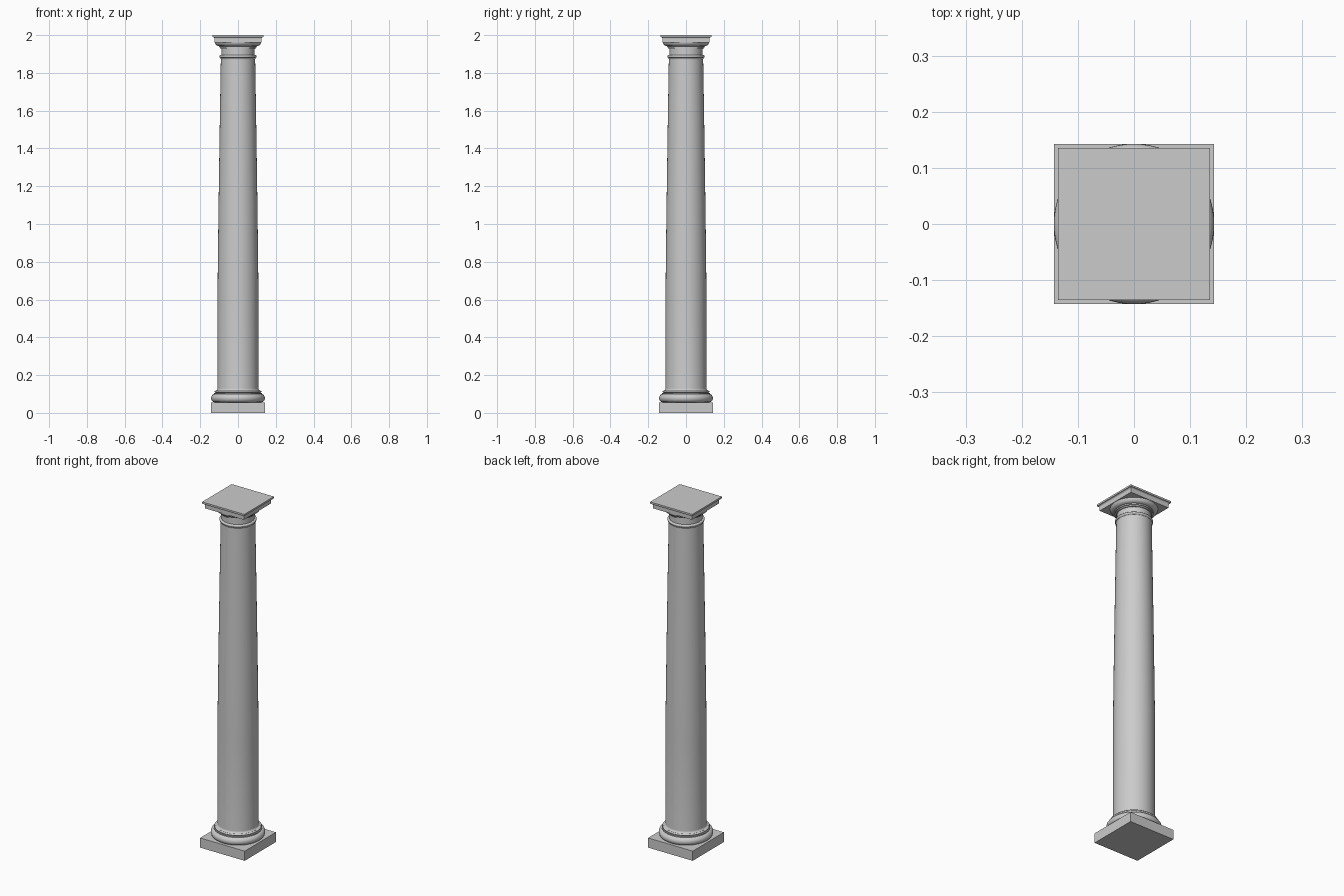
import bpy, bmesh, math

if "Cube" in bpy.data.objects:
    bpy.data.objects.remove(bpy.data.objects["Cube"])


def arc(r, z, rad_r, rad_z, a0, a1, n=8):
    """Points on an elliptical arc in the (radius, height) plane."""
    return [(r + rad_r * math.cos(math.radians(a0 + (a1 - a0) * i / n)),
             z + rad_z * math.sin(math.radians(a0 + (a1 - a0) * i / n))) for i in range(n + 1)]


def loft(name, profile, sides, smooth=True):
    """Revolve a profile; four sides gives a square block with half-width r."""
    k = math.sqrt(2) if sides == 4 else 1
    off = math.pi / 4 if sides == 4 else 0
    bm = bmesh.new()
    rings = []
    for r, z in profile:
        rings.append([bm.verts.new((k * r * math.cos(off + 2 * math.pi * i / sides),
                                    k * r * math.sin(off + 2 * math.pi * i / sides), z))
                      for i in range(sides)])
    for a, b in zip(rings, rings[1:]):
        for i in range(sides):
            j = (i + 1) % sides
            bm.faces.new((a[i], a[j], b[j], b[i]))
    bm.faces.new(rings[0][::-1])
    bm.faces.new(rings[-1])
    bmesh.ops.recalc_face_normals(bm, faces=bm.faces[:])
    me = bpy.data.meshes.new(name)
    bm.to_mesh(me)
    bm.free()
    ob = bpy.data.objects.new(name, me)
    bpy.context.collection.objects.link(ob)
    if smooth:
        bpy.ops.object.select_all(action='DESELECT')
        ob.select_set(True)
        bpy.context.view_layer.objects.active = ob
        bpy.ops.object.shade_smooth_by_angle(angle=math.radians(35))
    return ob


SIDES = 64

# Square plinth
loft("plinth", [(0.143, 0), (0.143, 0.056)], 4, False)

# Round base: large torus, fillet, small torus
loft("base_moulding",
     arc(0.122, 0.078, 0.021, 0.022, -90, 90, 12)
     + [(0.126, 0.1), (0.126, 0.106)]
     + arc(0.116, 0.112, 0.008, 0.006, -90, 90)
     + [(0.108, 0.118)], SIDES)

# Shaft: flared foot, straight lower third, gently curved taper above
taper = [(0.0905 + 0.0175 * math.cos(t * math.pi / 2) ** 0.9, 0.65 + 1.22 * t)
         for t in [i / 12 * 0.97 for i in range(13)]]
taper = [(0.108 - 0.017 * (i / 12) ** 1.2, 0.65 + 1.22 * i / 12) for i in range(13)]
loft("shaft",
     [(0.118, 0.117)] + arc(0.118, 0.13, 0.01, 0.012, 270, 180, 6)
     + taper + arc(0.096, 1.87, 0.005, 0.009, 180, 90, 5), SIDES)

# Astragal ring and plain neck
loft("astragal", [(0.088, 1.878), (0.095, 1.878)]
     + arc(0.0925, 1.887, 0.0055, 0.007, -90, 90) + [(0.088, 1.894)], SIDES)
loft("neck", [(0.087, 1.89), (0.087, 1.932)], SIDES)

# Capital: stepped fillets under the swelling echinus
loft("echinus", [(0.087, 1.927), (0.093, 1.927), (0.093, 1.934), (0.099, 1.934), (0.099, 1.941)]
     + arc(0.099, 1.967, 0.024, 0.026, -90, 0), SIDES)

# Square abacus with a curved moulding and projecting top slab
loft("abacus", [(0.125, 1.962), (0.125, 1.981)]
     + arc(0.133, 1.981, 0.008, 0.009, 180, 90, 5)
     + [(0.135, 1.99), (0.135, 2.0)], 4)
